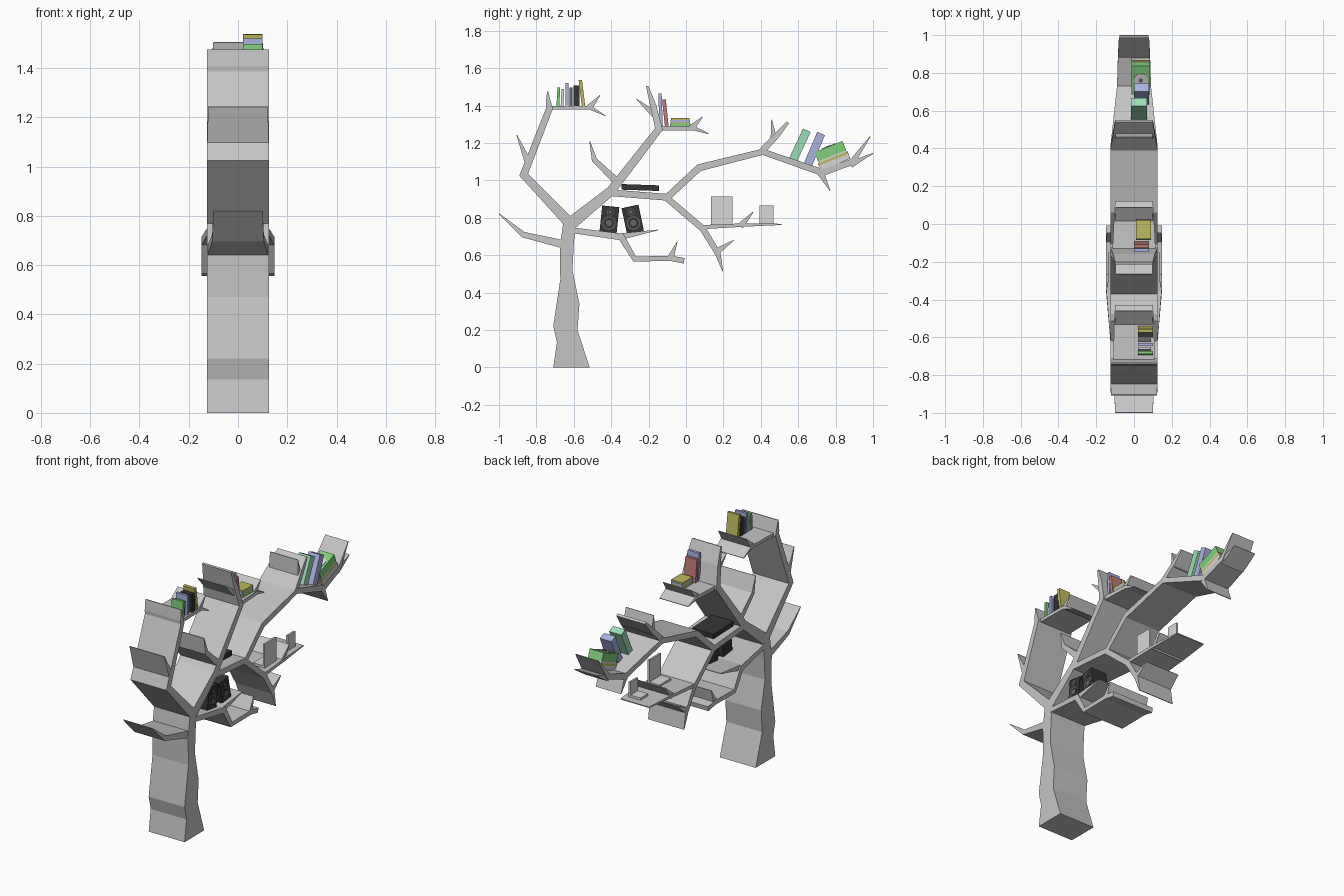
import bpy, bmesh, math
from mathutils import Vector, Matrix

if "Cube" in bpy.data.objects:
    bpy.data.objects.remove(bpy.data.objects["Cube"])


def material(name, rgb):
    m = bpy.data.materials.new(name)
    m.diffuse_color = (*rgb, 1)
    m.use_nodes = True
    m.node_tree.nodes["Principled BSDF"].inputs["Base Color"].default_value = m.diffuse_color
    return m


GREY = material("branch grey", (0.56, 0.56, 0.56))
WHITE = material("light grey", (0.68, 0.68, 0.68))
GREEN = material("leaf green", (0.22, 0.62, 0.2))
MINT = material("mint green", (0.34, 0.72, 0.48))
BLUE = material("lavender blue", (0.40, 0.45, 0.74))
YELLOW = material("mustard yellow", (0.52, 0.49, 0.11))
RED = material("dusty red", (0.52, 0.20, 0.18))
BLACK = material("soft black", (0.035, 0.035, 0.035))
RING = material("dark grey", (0.14, 0.14, 0.14))


def finish(bm, name, mat):
    bmesh.ops.recalc_face_normals(bm, faces=bm.faces)
    me = bpy.data.meshes.new(name)
    bm.to_mesh(me)
    bm.free()
    me.materials.append(mat)
    ob = bpy.data.objects.new(name, me)
    bpy.context.collection.objects.link(ob)
    return ob


def strip(name, pairs, depths):
    """Square tube from (left, right) y-z pairs, extruded +-depth in x."""
    bm = bmesh.new()
    rings = []
    for (l, r), d in zip(pairs, depths):
        rings.append([bm.verts.new(c) for c in
                      ((-d, *l), (-d, *r), (d, *r), (d, *l))])
    for a, b in zip(rings, rings[1:]):
        for i in range(4):
            j = (i + 1) % 4
            bm.faces.new((a[i], a[j], b[j], b[i]))
    bm.faces.new(rings[0])
    bm.faces.new(rings[-1])
    return finish(bm, name, GREY)


def branch(name, pts):
    """Mitred plank along points of (y, z, thickness, half depth)."""
    p = [Vector(q[:2]) for q in pts]
    dirs = [(b - a).normalized() for a, b in zip(p, p[1:])]
    pairs = []
    for i, q in enumerate(pts):
        d0, d1 = dirs[max(i - 1, 0)], dirs[min(i, len(dirs) - 1)]
        d = (d0 + d1).normalized()
        n = Vector((-d.y, d.x)) * (q[2] / 2 / max(d.dot(d0), 0.6))
        pairs.append((tuple(p[i] + n), tuple(p[i] - n)))
    strip(name, pairs, [q[3] for q in pts])


def place(y, z, deg):
    return Matrix.Translation((0, y, z)) @ Matrix.Rotation(math.radians(deg), 4, 'X')


def box(name, mat, y, z, w, h, x0, x1, deg=0, lift=0):
    """Box standing on (y, z), tilted about x."""
    bm = bmesh.new()
    bmesh.ops.create_cube(bm, size=1)
    local = Matrix.Translation(((x0 + x1) / 2, 0, lift + h / 2)) @ Matrix.Diagonal((x1 - x0, w, h, 1))
    bm.transform(place(y, z, deg) @ local)
    return finish(bm, name, mat)


def disc(name, mat, m, r, t):
    bm = bmesh.new()
    bmesh.ops.create_cone(bm, cap_ends=True, segments=20, radius1=r, radius2=r, depth=t)
    bm.transform(m)
    return finish(bm, name, mat)


# trunk
D = 0.125
strip("trunk", [((-.71, 0), (-.515, 0)), ((-.69, .135), (-.58, .2)),
                ((-.71, .22), (-.57, .34)), ((-.672, .47), (-.607, .52)),
                ((-.675, .64), (-.6, .66)), ((-.655, .785), (-.59, .77))], [D] * 6)

# main branches
T = 0.038
branch("lower_left_branch", [(-.64, .655, .045, D), (-.87, .71, .03, .105), (-1.0, .822, .004, .1)])
branch("upper_left_branch", [(-.60, .75, .06, D), (-.868, 1.03, .04, D), (-.73, 1.385, .035, D),
                             (-.735, 1.41, .03, D), (-.74, 1.475, .006, D)])
branch("top_shelf", [(-.74, 1.388, .02, .11), (-.51, 1.388, .02, .105), (-.43, 1.345, .004, .1)])
branch("middle_branch", [(-.64, .75, .07, D), (-.40, .945, .05, D), (-.145, 1.275, T, D),
                         (-.175, 1.40, .032, .11), (-.208, 1.505, .012, .1)])
branch("middle_shelf", [(-.15, 1.278, .025, .115), (.045, 1.278, .022, .105), (.12, 1.25, .004, .1)])
branch("right_branch", [(-.42, .935, .035, D), (-.10, .91, .036, D), (.07, 1.068, T, D),
                        (.41, 1.153, .032, D), (.73, 1.042, .036, .09), (.89, 1.10, .032, .085),
                        (.985, 1.235, .004, .08)])
branch("lower_right_branch", [(-.11, .912, .034, D), (.09, .742, .034, D), (.17, .61, .03, D),
                              (.197, .512, .004, D)])
branch("lower_right_shelf", [(.08, .75, .022, D), (.32, .762, .018, .115), (.51, .765, .006, .1)])
branch("lower_branch", [(-.62, .735, .03, D), (-.345, .698, .036, .148), (-.275, .58, .026, .148),
                        (-.08, .583, .028, .148), (-.01, .57, .03, .148)])

# tapering twigs: base y, z, tip y, z, depth
twigs = [(-.845, 1.10, -.905, 1.243, D), (-.52, 1.385, -.46, 1.455, .1),
         (-.17, 1.355, -.265, 1.435, .1), (.03, 1.28, .088, 1.34, .1),
         (.88, 1.085, 1.0, 1.145, .08), (.72, 1.04, .77, .945, .09),
         (.47, 1.215, .458, 1.325, .1), (.29, .755, .36, .832, .11),
         (.165, .62, .255, .68, D), (-.36, .698, -.15, .735, .14),
         (-.085, .58, -.048, .67, .148)]
for i, (y0, z0, y1, z1, d) in enumerate(twigs):
    branch(f"twig_{i + 1}", [(y0, z0, .036, d), (y1, z1, .004, d * .97)])
branch("bent_twig_centre", [(-.36, .985, .04, D), (-.49, 1.11, .028, D), (-.515, 1.21, .004, D)])
branch("bent_twig_right", [(.40, 1.15, .035, D), (.485, 1.24, .03, .11), (.545, 1.31, .015, .1)])

# upright books: colour, base y, base z, thickness, height, x0, x1, tilt
books = [(GREEN, -.685, 1.398, .015, .10, .02, .10, -3), (WHITE, -.663, 1.398, .014, .09, .02, .09, -3),
         (BLUE, -.637, 1.398, .016, .122, .02, .10, 0), (RING, -.615, 1.398, .018, .10, .02, .09, 0),
         (BLACK, -.585, 1.398, .032, .11, .02, .10, 0), (YELLOW, -.548, 1.398, .018, .14, .02, .10, 7),
         (BLUE, -.133, 1.29, .018, .175, 0, .08, 2), (RED, -.103, 1.29, .02, .143, 0, .08, 6),
         (MINT, .57, 1.105, .045, .18, -.015, .07, -25), (BLUE, .652, 1.085, .045, .18, 0, .08, -23)]
for i, (mat, y, z, w, h, x0, x1, deg) in enumerate(books):
    box(f"upright_book_{i + 1}", mat, y, z, w, h, x0, x1, deg)

# book stacks: base y, z, tilt, then layers of colour, length, thickness
stacks = [(-.03, 1.289, 0, .01, .09, [(GREEN, .11, .014), (YELLOW, .10, .008),
                                      (BLUE, .105, .012), (YELLOW, .10, .01)]),
          (.80, 1.085, 22, -.012, .085, [(WHITE, .17, .028), (YELLOW, .172, .013),
                                         (WHITE, .16, .01), (GREEN, .162, .052)])]
for s, (y, z, deg, x0, x1, layers) in enumerate(stacks):
    lift = 0
    for i, (mat, w, h) in enumerate(layers):
        box(f"stack_{s + 1}_book_{i + 1}", mat, y, z, w, h, x0, x1, deg, lift)
        lift += h
m = place(.80, 1.085, 22) @ Matrix.Translation((.036, 0, .104))
disc("round_cover_plate", WHITE, m, .038, .004)
disc("round_cover_centre", RING, m, .012, .007)

# flat black box on the middle fork
box("flat_black_box", BLACK, -.245, .947, .2, .03, -.09, .06, -2)

# speakers with round drivers on the +x side
for side, y, z, deg in (("left", -.417, .72, -6), ("right", -.27, .722, 12)):
    box(f"speaker_{side}", BLACK, y, z, .092, .142, .0, .11, deg)
    for part, h, r in (("woofer", .052, .036), ("tweeter", .112, .019)):
        for k, (mat, f) in enumerate(((RING, 1), (BLACK, .82), (RING, .45))):
            m = place(y, z, deg) @ Matrix.Translation((.11 + .0015 * k, 0, h)) @ Matrix.Rotation(math.pi / 2, 4, 'Y')
            disc(f"{side}_{part}_{k + 1}", mat, m, r * f, .004)

# plain frames on feet
for i, (y, z, w, h, x) in enumerate(((.192, .763, .115, .152, .08), (.43, .77, .075, .095, .06))):
    box(f"frame_plate_{i + 1}", WHITE, y, z, w, h, x, x + .012)
    box(f"frame_foot_{i + 1}", WHITE, y, z, w, .014, x - .07, x + .012)
